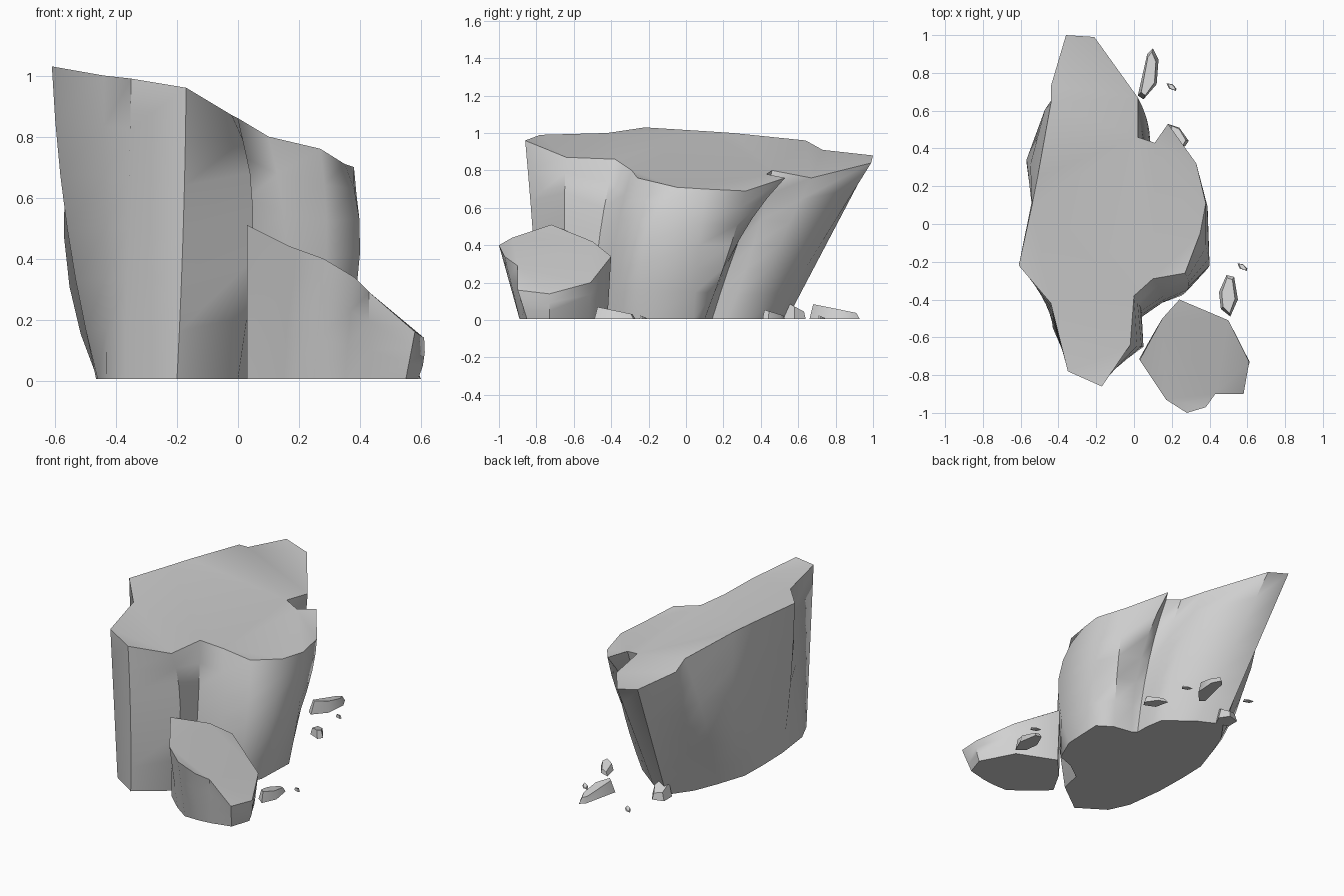
import bpy, bmesh, math
from mathutils import Vector

if "Cube" in bpy.data.objects:
    bpy.data.objects.remove(bpy.data.objects["Cube"])

stone = bpy.data.materials.new("grey stone")
stone.diffuse_color = (0.64, 0.64, 0.64, 1)
stone.use_nodes = True
stone.node_tree.nodes["Principled BSDF"].inputs["Base Color"].default_value = stone.diffuse_color


def finish(name, bm, angle):
    """Turn a bmesh into a named stone object with sharp ridges kept."""
    bmesh.ops.recalc_face_normals(bm, faces=bm.faces)
    me = bpy.data.meshes.new(name)
    bm.to_mesh(me)
    bm.free()
    me.materials.append(stone)
    ob = bpy.data.objects.new(name, me)
    bpy.context.collection.objects.link(ob)
    bpy.ops.object.select_all(action='DESELECT')
    ob.select_set(True)
    bpy.context.view_layer.objects.active = ob
    bpy.ops.object.shade_smooth_by_angle(angle=math.radians(angle))
    return ob


def cap(bm, verts):
    """Fill a concave rim: triangulate it flat, then restore the heights."""
    heights = [v.co.z for v in verts]
    for v in verts:
        v.co.z = 0
    face = bm.faces.new(verts)
    face.normal_update()
    bmesh.ops.triangulate(bm, faces=[face], ngon_method='BEAUTY')
    for v, z in zip(verts, heights):
        v.co.z = z


def loft(name, bottom, top, bulge, steps, angle):
    """Skin curved walls from the footprint, through bulged middles, to the broken rim."""
    bm = bmesh.new()
    rings = [[] for _ in range(steps + 1)]
    for i, (b, t) in enumerate(zip(bottom, top)):
        b, t = Vector((*b, 0.005)), Vector(t)
        m = Vector(bulge[i]) if i in bulge else b.lerp(t, 0.5)
        c = 2 * m - (b + t) / 2          # curve passes through m halfway up
        for k in range(steps + 1):
            f = k / steps
            p = b * (1 - f) ** 2 + c * (2 * f * (1 - f)) + t * f * f
            rings[k].append(bm.verts.new(p))
    n = len(bottom)
    for lo, hi in zip(rings, rings[1:]):
        for i in range(n):
            j = (i + 1) % n
            bm.faces.new((lo[i], lo[j], hi[j], hi[i]))
    cap(bm, rings[0][::-1])
    cap(bm, rings[-1])
    return finish(name, bm, angle)


# Large leaning rock
rim = [(-.35, -.78, .99), (-.17, -.86, .96), (-.02, -.64, .87), (0, -.38, .86),
       (.1, -.29, .80), (.27, -.26, .76), (.35, -.05, .71), (.38, .11, .70),
       (.33, .32, .69), (.18, .53, .76), (.11, .43, .78), (.02, .46, .80),
       (.02, .67, .76), (-.21, .99, .84), (-.36, 1, .88), (-.44, .73, .91),
       (-.44, .64, .96), (-.51, .25, 1.0), (-.54, .1, 1.01), (-.61, -.22, 1.03),
       (-.44, -.42, 1.0)]
foot = [(-.37, -.68), (-.2, -.79), (0, -.64), (.03, -.5),
        (.14, -.42), (.25, -.38), (.32, -.22), (.33, .04),
        (.24, .10), (.12, .12), (.09, .14), (.09, .22),
        (.07, .34), (-.1, .47), (-.24, .54), (-.34, .40),
        (-.40, .25), (-.46, .07), (-.465, -.1), (-.46, -.31), (-.43, -.55)]
loft("large_rock", foot, rim, {
    1: (-.18, -.82, .48), 2: (.05, -.65, .55), 3: (.04, -.46, .46), 4: (.16, -.38, .42),
    5: (.29, -.33, .4), 6: (.40, -.22, .42), 7: (.385, .07, .4), 8: (.32, .24, .4),
    9: (.18, .28, .42), 10: (.12, .28, .42), 11: (.09, .36, .4), 12: (.08, .5, .4),
    16: (-.49, .5, .5), 17: (-.57, .33, .47), 18: (-.53, .08, .5),
    19: (-.56, -.25, .5)}, 6, 50)

# Smaller broken block with a sloping top
block_rim = [(.03, -.72, .51), (.17, -.93, .44), (.28, -1.0, .40), (.38, -.97, .34),
             (.43, -.9, .29), (.58, -.9, .16), (.61, -.73, .14), (.5, -.51, .20),
             (.24, -.4, .34), (.15, -.5, .42)]
block_foot = [(.03, -.71), (.15, -.82), (.25, -.89), (.35, -.89), (.43, -.88),
              (.55, -.85), (.59, -.73), (.48, -.52), (.24, -.42), (.12, -.55)]
loft("small_block", block_foot, block_rim, {6: (.61, -.73, .07)}, 3, 45)


def chip(name, outline, height):
    """Little shard: flat footprint with a smaller top that slopes down to the back."""
    cx = sum(p[0] for p in outline) / len(outline)
    cy = sum(p[1] for p in outline) / len(outline)
    y0 = min(p[1] for p in outline)
    span = max(p[1] for p in outline) - y0
    top = [(cx + (x - cx) * .7, cy + (y - cy) * .85, height * (1 - .55 * (y - y0) / span))
           for x, y in outline]
    return loft(name, outline, top, {}, 1, 40)


# Loose shards around the base
chip("long_shard", [(.05, .66), (.12, .74), (.13, .87), (.1, .93), (.07, .9), (.02, .68)], .085)
chip("front_shard", [(.51, -.49), (.55, -.4), (.53, -.28), (.49, -.27), (.45, -.36), (.46, -.45)], .07)
chip("side_shard", [(.18, .53), (.2, .44), (.27, .41), (.29, .44), (.24, .51)], .055)
chip("back_shard", [(-.28, .62), (-.28, .54), (-.2, .52), (-.17, .58), (-.21, .64)], .1)
for name, x, y in (("tiny_shard_a", .2, .725), ("tiny_shard_b", .575, -.228), ("tiny_shard_c", -.18, .84)):
    chip(name, [(x - .028, y + .02), (x - .015, y - .008), (x + .022, y - .02),
                (x + .025, y - .008), (x + .003, y + .015)], .025)
